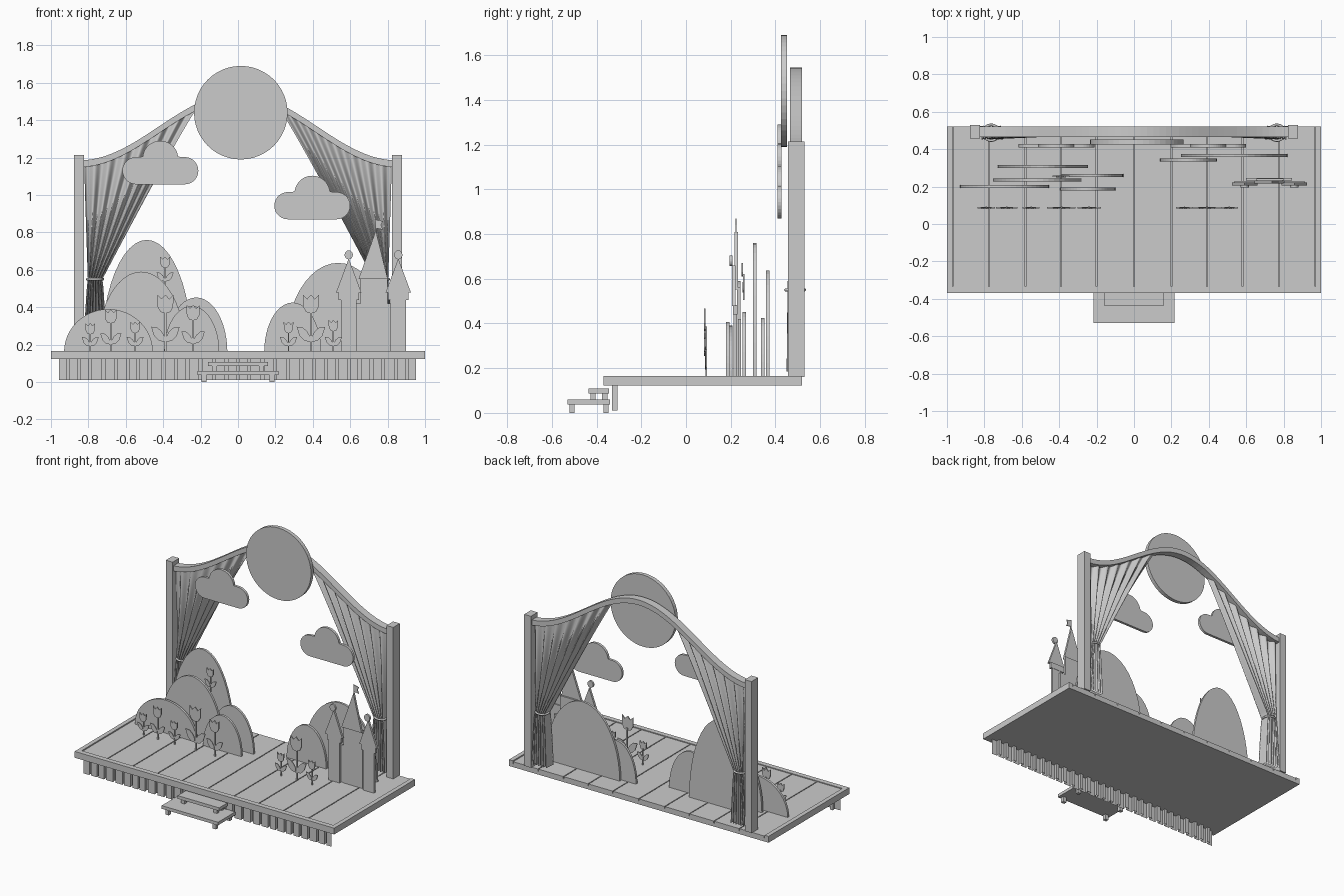
import bpy, bmesh, math, random
from math import pi, cos, sin
random.seed(4)


def mesh_obj(name, verts, faces, smooth=False):
    me = bpy.data.meshes.new(name)
    me.from_pydata(verts, [], faces)
    bm = bmesh.new()
    bm.from_mesh(me)
    bmesh.ops.recalc_face_normals(bm, faces=bm.faces)
    bm.to_mesh(me)
    bm.free()
    if smooth:
        me.shade_smooth()
    ob = bpy.data.objects.new(name, me)
    bpy.context.collection.objects.link(ob)
    return ob


def cutout(name, pts, y0, y1):
    """Flat board: (x, z) outline extruded from y0 to y1."""
    n = len(pts)
    verts = [(x, y0, z) for x, z in pts] + [(x, y1, z) for x, z in pts]
    faces = [list(range(n)), list(range(2 * n - 1, n - 1, -1))]
    faces += [(i, (i + 1) % n, n + (i + 1) % n, n + i) for i in range(n)]
    return mesh_obj(name, verts, faces)


def box(name, x0, x1, y0, y1, z0, z1):
    return cutout(name, [(x0, z0), (x1, z0), (x1, z1), (x0, z1)], y0, y1)


def arc(cx, cz, rx, rz, a0, a1, n):
    return [(cx + rx * cos(math.radians(a0 + (a1 - a0) * i / n)),
             cz + rz * sin(math.radians(a0 + (a1 - a0) * i / n))) for i in range(n + 1)]


# Stage floor: slab, planks and raised edge trim
TOP = 0.16
box("floor_slab", -0.97, 0.97, -0.335, 0.52, 0.122, 0.145)
edges = [-0.97, -0.775, -0.58, -0.39, -0.2, 0, 0.2, 0.39, 0.58, 0.775, 0.97]
for a, b in zip(edges, edges[1:]):
    box("floor_plank", a + 0.003, b - 0.003, -0.335, 0.52, 0.145, TOP)
for s in (-1, 1):
    box("side_trim", min(s * 0.97, s), max(s * 0.97, s), -0.335, 0.52, 0.122, 0.166)
box("front_trim", -1, 1, -0.37, -0.335, 0.122, 0.166)

# Pleated skirt under the front edge
prof, x = [], -0.957
while x < 0.9:
    w, g = random.uniform(0.04, 0.055), random.uniform(0.012, 0.022)
    prof += [(x, -0.332), (x + w, -0.332), (x + w - 0.004, -0.306), (x + w + g + 0.004, -0.306)]
    x += w + g
prof += [(x, -0.332), (0.953, -0.332)]
n = len(prof)
mesh_obj("stage_skirt", [(a, b, 0.01) for a, b in prof] + [(a, b, 0.123) for a, b in prof],
         [(i, i + 1, n + i + 1, n + i) for i in range(n - 1)])

# Two front steps on small feet
for hw, y0, y1, z in ((0.217, -0.53, -0.34, 0.037), (0.16, -0.436, -0.345, 0.086)):
    box("step_tread", -hw, hw, y0, y1, z, z + 0.022)
    zb = 0 if z < 0.05 else 0.059
    for sx in (-1, 1):
        for fy in (y0 + 0.008, y1 - 0.03):
            cx = sx * (hw - 0.035)
            box("step_foot", cx - 0.013, cx + 0.013, fy, fy + 0.024, zb, z)

# Posts and curved top rail
for s in (-1, 1):
    box("post", s * 0.85 - 0.026, s * 0.85 + 0.026, 0.457, 0.53, TOP, 1.215)


def arch(x):
    return 1.185 + 0.18 * (1 + cos(pi * x / 0.85))


xs = [-0.826 + 1.652 * i / 48 for i in range(49)]
cutout("arch_rail", [(x, arch(x)) for x in xs] + [(x, arch(x) - 0.036) for x in reversed(xs)],
       0.466, 0.52)

# Gathered curtains, pinched by a tie
NU, TIE, FLOOR = 90, 0.55, 0.185
rows = [(0, i / 24) for i in range(25)] + [(1, i / 10) for i in range(1, 11)]
for s in (-1, 1):
    verts = []
    for part, v in rows:
        for i in range(NU + 1):
            u = i / NU
            xt = 0.822 - 0.602 * u
            zt = arch(xt) - 0.025
            xg = 0.803 - 0.078 * u
            if part == 0:
                x = xt + (xg - xt) * v ** (0.95 + 0.15 * (1 - u))
                z = zt + (TIE - zt) * v
                amp = 0.012 + 0.022 * v
            else:
                x = xg + (u < 2) * (0.5 - u) * 0.045 * v ** 0.7
                z = TIE + (FLOOR - TIE) * v
                amp = 0.034 + 0.004 * v
            ph = 2 * pi * 7 * u + 1.3 * sin(5 * u)
            verts.append((s * x, 0.488 + amp * sin(ph), z))
    W = NU + 1
    mesh_obj("curtain", verts, [(r * W + i, r * W + i + 1, (r + 1) * W + i + 1, (r + 1) * W + i)
                                for r in range(len(rows) - 1) for i in range(NU)], True)
    bpy.ops.mesh.primitive_torus_add(major_radius=0.042, minor_radius=0.007, major_segments=32,
                                     minor_segments=8, location=(s * 0.764, 0.488, TIE))
    bpy.context.object.name = "curtain_tie"
    bpy.ops.object.shade_smooth()

# Sun disc and clouds
cutout("sun", arc(0.015, 1.44, 0.25, 0.25, 0, 360, 48)[:-1], 0.425, 0.452)
for cx, cz in ((-0.415, 1.13), (0.397, 0.943)):
    cutout("cloud", arc(cx - 0.13, cz, 0.073, 0.073, 270, 90, 14)
           + arc(cx, cz + 0.065, 0.095, 0.095, 174, 6, 20)
           + arc(cx + 0.13, cz, 0.073, 0.073, 90, -90, 14), 0.409, 0.427)

# Hill cutouts: left x, right x, top z, front y
for x0, x1, zt, y in ((0.25, 0.82, 0.637, 0.357), (0.14, 0.445, 0.425, 0.335),
                      (-0.73, -0.245, 0.76, 0.3), (-0.39, -0.057, 0.452, 0.252),
                      (-0.755, -0.28, 0.59, 0.228), (-0.93, -0.455, 0.39, 0.193),
                      (-0.395, -0.1, 0.407, 0.179)):
    cutout("hill", arc((x0 + x1) / 2, TOP, (x1 - x0) / 2, zt - TOP, 0, 180, 24), y, y + 0.016)

# Tulips: x, base z, top z, y
tulip = [(0, 0), (0.026, 0.008), (0.041, 0.035), (0.043, 0.1), (0.02, 0.078), (0, 0.1)]
leaf = [(0.003, 0.055), (0.035, 0.06), (0.06, 0.085), (0.076, 0.135), (0.045, 0.132),
        (0.02, 0.11), (0.006, 0.085)]
for fx, zb, zt, y in ((-0.79, TOP, 0.315, 0.088), (-0.68, TOP, 0.388, 0.088),
                      (-0.55, TOP, 0.322, 0.088), (-0.388, TOP, 0.467, 0.088),
                      (-0.24, TOP, 0.412, 0.088), (0.27, TOP, 0.322, 0.088),
                      (0.39, TOP, 0.467, 0.088), (0.51, TOP, 0.332, 0.088),
                      (-0.39, 0.505, 0.67, 0.256)):
    k = max((zt - zb) / 0.305, 0.6)
    hz = zt - 0.1 * k
    cutout("tulip_head", [(fx + a * k, hz + b * k) for a, b in tulip]
           + [(fx - a * k, hz + b * k) for a, b in reversed(tulip[1:-1])], y - 0.008, y)
    box("tulip_stem", fx - 0.006 * k, fx + 0.006 * k, y, y + 0.006, zb, hz + 0.02 * k)
    for s in (-1, 1):
        cutout("tulip_leaf", [(fx + s * a * k, zb + b * k) for a, b in leaf], y - 0.004, y + 0.002)

# Castle: rear keep with spire and flag, two front towers
box("castle_wall", 0.6, 0.845, 0.232, 0.246, TOP, 0.42)
box("keep", 0.655, 0.8, 0.228, 0.244, TOP, 0.56)
cutout("keep_roof", [(0.645, 0.552), (0.8, 0.552), (0.737, 0.81)], 0.216, 0.232)
box("flag_pole", 0.734, 0.74, 0.221, 0.227, 0.79, 0.87)
cutout("flag", [(0.737, 0.868), (0.775, 0.86), (0.765, 0.84), (0.775, 0.815), (0.737, 0.822)],
       0.221, 0.226)
for cx in (0.592, 0.857):
    box("tower", cx - 0.042, cx + 0.042, 0.212, 0.228, TOP, 0.445)
    box("tower_cornice", cx - 0.055, cx + 0.055, 0.21, 0.23, 0.44, 0.482)
    cutout("tower_roof", [(cx - 0.068, 0.478), (cx + 0.068, 0.478), (cx, 0.66)], 0.206, 0.222)
    cutout("tower_finial", arc(cx, 0.68, 0.022, 0.024, 0, 360, 20)[:-1], 0.194, 0.208)
